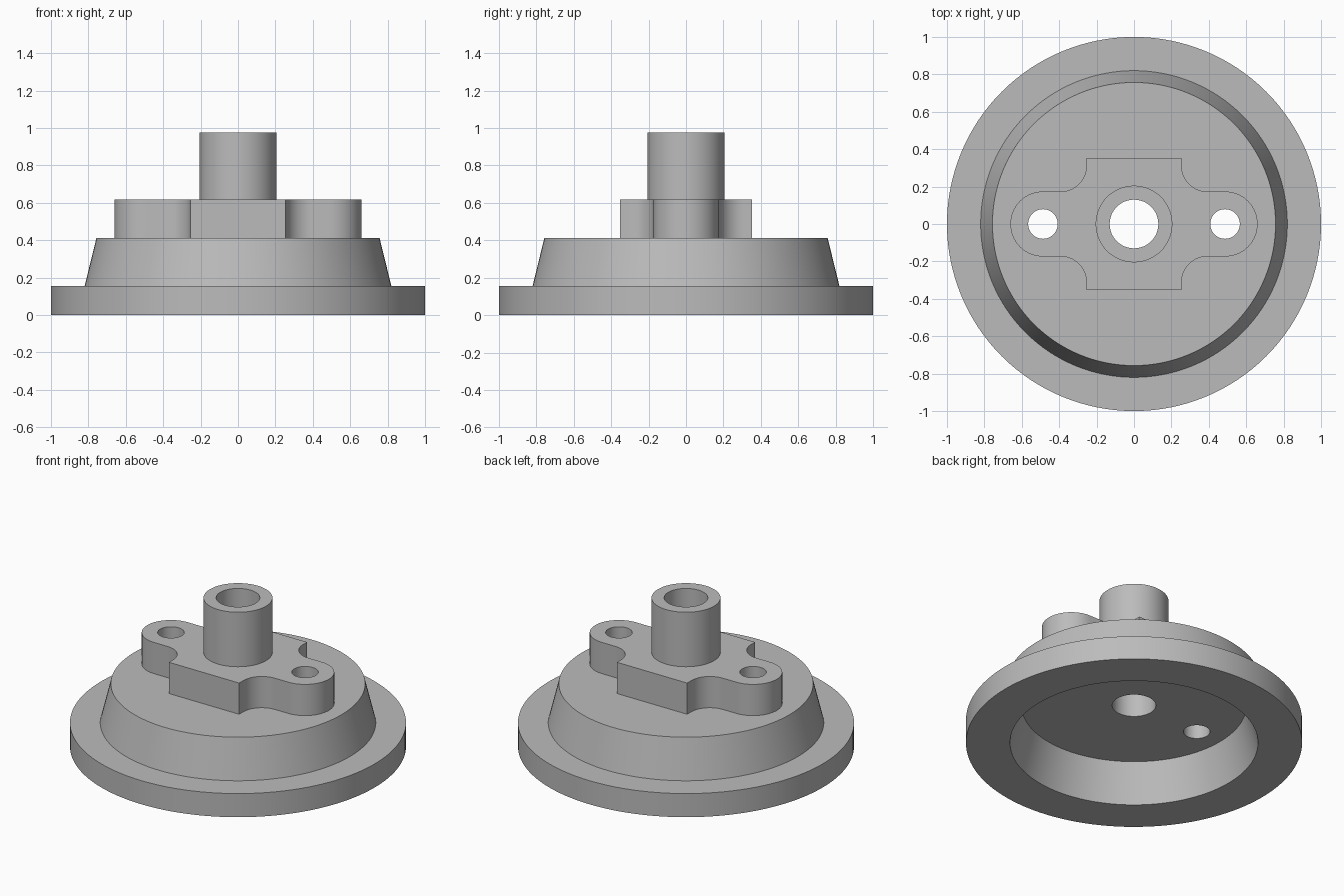
import bpy, bmesh, math
from math import cos, sin, pi

if "Cube" in bpy.data.objects:
    bpy.data.objects.remove(bpy.data.objects["Cube"])

grey = bpy.data.materials.new("plain_grey")
grey.diffuse_color = (0.5, 0.5, 0.5, 1)
grey.use_nodes = True
grey.node_tree.nodes["Principled BSDF"].inputs["Base Color"].default_value = grey.diffuse_color
SEG = 128


def finish(name, bm):
    bmesh.ops.recalc_face_normals(bm, faces=bm.faces)
    me = bpy.data.meshes.new(name)
    bm.to_mesh(me)
    bm.free()
    me.materials.append(grey)
    ob = bpy.data.objects.new(name, me)
    bpy.context.collection.objects.link(ob)
    return ob


def lathe(name, profile):
    """Revolve a closed (radius, z) profile round the z axis."""
    bm = bmesh.new()
    rings = [[bm.verts.new((r * cos(2 * pi * i / SEG), r * sin(2 * pi * i / SEG), z))
              for r, z in profile] for i in range(SEG)]
    n = len(profile)
    for i in range(SEG):
        a, b = rings[i], rings[(i + 1) % SEG]
        for j in range(n):
            k = (j + 1) % n
            bm.faces.new((a[j], b[j], b[k], a[k]))
    return finish(name, bm)


def prism(name, outline, z0, z1):
    bm = bmesh.new()
    face = bm.faces.new([bm.verts.new((x, y, z0)) for x, y in outline])
    top = bmesh.ops.extrude_face_region(bm, geom=[face])["geom"]
    bmesh.ops.translate(bm, vec=(0, 0, z1 - z0),
                        verts=[v for v in top if isinstance(v, bmesh.types.BMVert)])
    return finish(name, bm)


def arc(cx, cy, r, a0, a1, n=16):
    return [(cx + r * cos(math.radians(a0 + (a1 - a0) * i / n)),
             cy + r * sin(math.radians(a0 + (a1 - a0) * i / n))) for i in range(n + 1)]


def drill(target, x, r):
    """Cut a vertical round hole through the target."""
    cutter = prism("hole_cutter", arc(x, 0, r, 0, 360, 64)[:-1], -0.5, 1.5)
    cutter.hide_render = True
    mod = target.modifiers.new("hole", 'BOOLEAN')
    mod.operation, mod.solver, mod.object = 'DIFFERENCE', 'EXACT', cutter
    bpy.context.view_layer.objects.active = target
    bpy.ops.object.modifier_apply(modifier=mod.name)
    bpy.data.objects.remove(cutter)


# Flanged, hollow conical body with the centre bore
body = lathe("flanged_body", [(0.738, 0), (1, 0), (1, 0.155), (0.82, 0.155),
                              (0.757, 0.412), (0.13, 0.412), (0.13, 0.257), (0.669, 0.257)])

# Central tube
tube = lathe("centre_tube", [(0.13, 0.412), (0.205, 0.412), (0.205, 0.975), (0.13, 0.975)])

# Mounting plate: one quarter of the outline, mirrored twice
quarter = (arc(0.487, 0, 0.174, 0, 90) + arc(0.39, 0.309, 0.135, 270, 180)
           + [(0.255, 0.352)])
half = quarter + [(-x, y) for x, y in reversed(quarter)]
outline = half + [(x, -y) for x, y in reversed(half[1:-1])]
plate = prism("mounting_plate", outline, 0.412, 0.617)
drill(plate, 0, 0.17)

# Bolt holes through plate and body
for part in (plate, body):
    for side in (-1, 1):
        drill(part, side * 0.487, 0.079)

# Smooth shading with sharp edges kept
for part in (body, tube, plate):
    bpy.ops.object.select_all(action='DESELECT')
    part.select_set(True)
    bpy.context.view_layer.objects.active = part
    bpy.ops.object.shade_smooth_by_angle(angle=math.radians(30))
